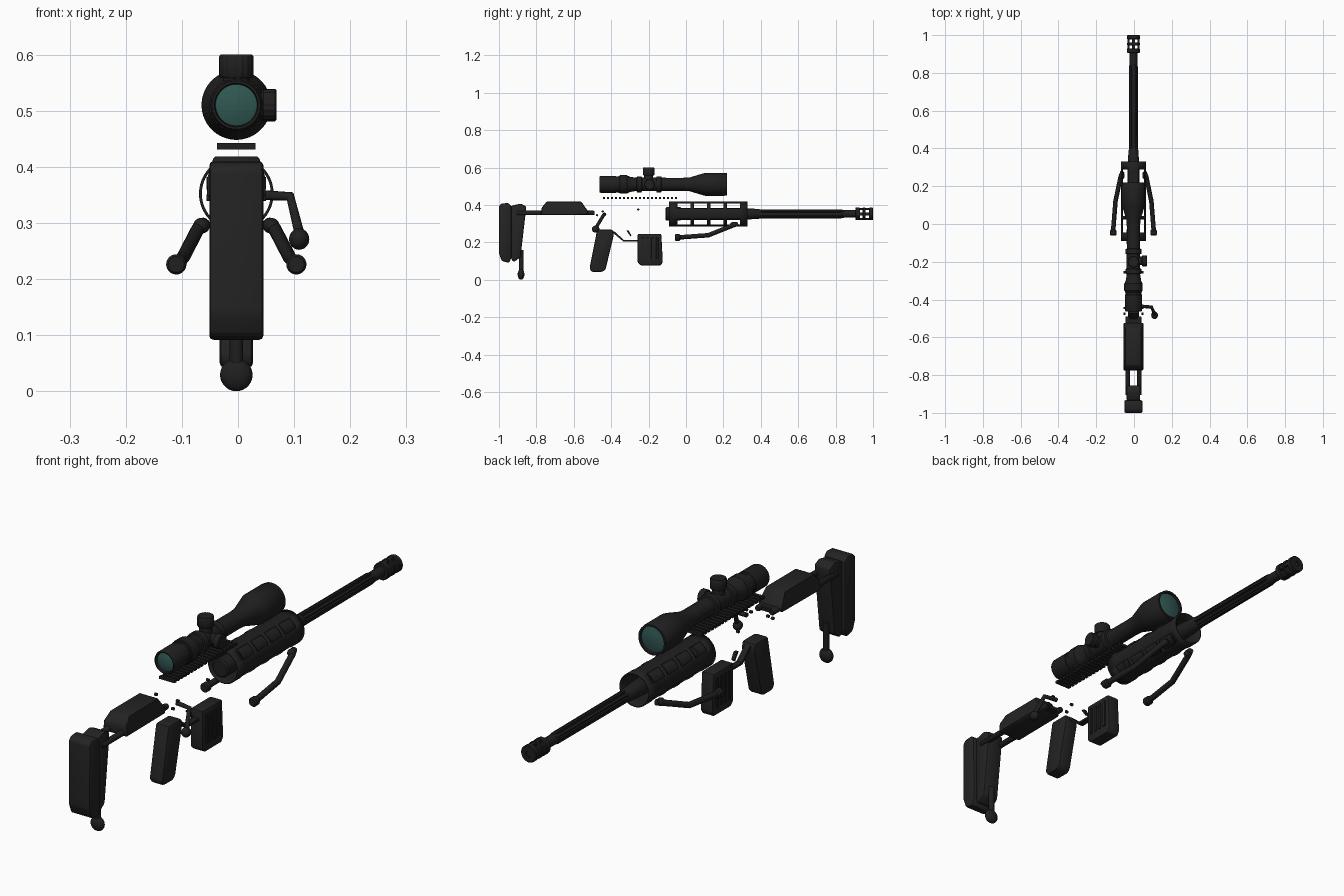
import bpy, bmesh, math
from mathutils import Vector

if "Cube" in bpy.data.objects:
    bpy.data.objects.remove(bpy.data.objects["Cube"])

CX = -0.003   # centre line of the rifle
BZ = 0.352    # bore height
SZ = 0.51     # scope height

def material(name, c):
    m = bpy.data.materials.new(name)
    m.diffuse_color = (*c, 1)
    m.use_nodes = True
    m.node_tree.nodes["Principled BSDF"].inputs["Base Color"].default_value = m.diffuse_color
    return m

METAL = material("black metal", (0.014, 0.014, 0.014))
POLY = material("black polymer", (0.017, 0.017, 0.017))
GLASS = material("teal glass", (0.03, 0.095, 0.085))

def finish(name, bm, mat, angle=35):
    bmesh.ops.remove_doubles(bm, verts=bm.verts, dist=1e-5)
    bmesh.ops.recalc_face_normals(bm, faces=bm.faces)
    me = bpy.data.meshes.new(name)
    bm.to_mesh(me)
    bm.free()
    me.materials.append(mat)
    me.shade_smooth()
    me.set_sharp_from_angle(angle=math.radians(angle))
    ob = bpy.data.objects.new(name, me)
    bpy.context.collection.objects.link(ob)
    return ob

def lathe(name, pts, centre, mat, axis='y', n=32, flute=None):
    """Turn (position, radius) pairs about an axis; flute(i) scales each column."""
    bm = bmesh.new()
    c = Vector(centre)
    rings = []
    for a, r in pts:
        ring = []
        for i in range(n):
            t = 2 * math.pi * (i + 0.5) / n
            k = r * (flute(i) if flute else 1)
            u, v = k * math.cos(t), k * math.sin(t)
            p = {'y': (u, a, v), 'z': (u, v, a), 'x': (a, u, v)}[axis]
            ring.append(bm.verts.new(c + Vector(p)))
        rings.append(ring)
    for A, B in zip(rings, rings[1:]):
        for i in range(n):
            j = (i + 1) % n
            bm.faces.new((A[i], A[j], B[j], B[i]))
    bm.faces.new(rings[0])
    bm.faces.new(rings[-1])
    return finish(name, bm, mat)

def prism(name, yz, half, mat, bevel=0.008, seg=2, x=CX):
    """Side profile extruded across x with bevelled edges."""
    bm = bmesh.new()
    f = bm.faces.new([bm.verts.new((x - half, y, z)) for y, z in yz])
    g = bmesh.ops.extrude_face_region(bm, geom=[f])
    bmesh.ops.translate(bm, vec=(2 * half, 0, 0),
                        verts=[v for v in g['geom'] if isinstance(v, bmesh.types.BMVert)])
    if bevel:
        bmesh.ops.bevel(bm, geom=bm.edges[:], offset=bevel, segments=seg,
                        profile=0.5, affect='EDGES', clamp_overlap=True)
    return finish(name, bm, mat)

def box(name, y0, y1, z0, z1, half, mat, bevel=0.0, x=CX):
    return prism(name, [(y0, z0), (y1, z0), (y1, z1), (y0, z1)], half, mat, bevel, 1, x)

def tube(name, path, r, mat):
    """Round bar along a polyline."""
    cu = bpy.data.curves.new(name, 'CURVE')
    cu.dimensions = '3D'
    cu.bevel_depth = r
    cu.bevel_resolution = 4
    cu.use_fill_caps = True
    s = cu.splines.new('POLY')
    s.points.add(len(path) - 1)
    for p, q in zip(s.points, path):
        p.co = (*q, 1)
    cu.materials.append(mat)
    ob = bpy.data.objects.new(name, cu)
    bpy.context.collection.objects.link(ob)

def ball(name, c, scale, mat):
    bm = bmesh.new()
    bmesh.ops.create_uvsphere(bm, u_segments=24, v_segments=14, radius=1)
    for v in bm.verts:
        v.co = Vector((v.co.x * scale[0], v.co.y * scale[1], v.co.z * scale[2])) + Vector(c)
    return finish(name, bm, mat)

bore = (CX, 0, BZ)

# Barrel: shank inside the handguard, fluted length, plain muzzle end
lathe("barrel_nut", [(-.11, .03), (-.105, .036), (-.03, .036), (-.025, .03)], bore, METAL)
lathe("barrel_shank", [(-.03, .033), (.3, .032), (.39, .026), (.40, .022)], bore, METAL)
lathe("fluted_barrel", [(.38, .0245), (.83, .0235), (.845, .021)], bore, METAL, n=48,
      flute=lambda i: 0.76 if i % 6 in (2, 3) else 1)
lathe("barrel_tip", [(.83, .0205), (.925, .0205)], bore, METAL)

# Muzzle brake: rings joined by four bars, open between
def brake_ring(k, y0, y1, r, hole):
    lathe("brake_ring_%d" % k, [(y0, hole), (y0, r - .003), (y0 + .003, r), (y1 - .003, r),
          (y1, r - .003), (y1, hole), (y1 - .004, hole * .9)], bore, METAL)
for k, (y0, y1) in enumerate([(.905, .93), (.945, .96), (.978, 1.0)]):
    brake_ring(k, y0, y1, .034, .012)
for s in (-1, 1):
    box("brake_side_bar", .91, .995, BZ - .008, BZ + .008, .005, METAL, x=CX + s * .027)
    box("brake_top_bar", .91, .995, BZ + s * .027 - .005, BZ + s * .027 + .005, .008, METAL)

# Handguard: thin tube with rows of windows on the four diagonals
ys = [-.09, -.045]
for k in range(4):
    ys += [ys[-1] + .07, ys[-1] + .088]
ys[-1] = .33
bm = bmesh.new()
N, R = 72, .064
grid = [[bm.verts.new((CX + R * math.cos(2 * math.pi * i / N), y,
                       BZ + R * math.sin(2 * math.pi * i / N))) for i in range(N)] for y in ys]
for b in range(len(ys) - 1):
    for i in range(N):
        if b % 2 == 1 and abs((i * 5 + 2.5) % 90 - 45) < 20:
            continue
        j = (i + 1) % N
        bm.faces.new((grid[b][i], grid[b][j], grid[b + 1][j], grid[b + 1][i]))
guard = finish("handguard", bm, METAL)
mod = guard.modifiers.new("wall", 'SOLIDIFY')
mod.thickness = .005
mod.offset = 0

# Bipod legs folded back, mirrored
for s in (-1, 1):
    X = lambda d: CX + s * d
    tube("bipod_leg", [(X(.058), .275, .298), (X(.068), .25, .29), (X(.095), .12, .238),
                       (X(.107), -.03, .227)], .012, METAL)
    ball("bipod_hinge", (X(.062), .255, .295), (.015, .02, .014), METAL)
    lathe("bipod_foot", [(-.06, .014), (-.055, .018), (-.036, .018), (-.03, .013)],
          (X(.107), 0, .226), METAL)

# Scope body with eyepiece, zoom ring, tube and objective bell
scope = (CX, 0, SZ)
lathe("scope_body", [(-.450, .037), (-.462, .039), (-.462, .043), (-.455, .046), (-.375, .046),
      (-.373, .043), (-.362, .043), (-.36, .046), (-.31, .046), (-.30, .041), (-.27, .036),
      (-.02, .035), (.02, .037), (.09, .058), (.105, .062), (.205, .062), (.208, .060),
      (.22, .060), (.22, .053), (.207, .051)], scope, METAL, n=48)
lathe("zoom_ring", [(-.355, .046), (-.352, .049), (-.315, .049), (-.312, .046)], scope, METAL,
      n=96, flute=lambda i: .97 if i % 4 < 2 else 1)
lathe("eye_lens", [(-.459, .004), (-.458, .02), (-.452, .037), (-.445, .037)], scope, GLASS)
lathe("objective_lens", [(.203, .052), (.211, .052), (.217, .03), (.219, .005)], scope, GLASS)
for y in (-.25, -.145):
    lathe("scope_ring", [(y - .014, .038), (y - .012, .043), (y + .012, .043), (y + .014, .038)],
          scope, METAL)

# Turrets on top and on the right
knurl = lambda i: .95 if i % 4 < 2 else 1
lathe("top_turret_base", [(.02, .025), (.052, .023)], (CX, -.20, SZ), METAL, 'z')
lathe("top_turret", [(.048, .028), (.052, .031), (.086, .031), (.09, .028)], (CX, -.20, SZ),
      METAL, 'z', 64, knurl)
lathe("side_turret_base", [(.02, .024), (.05, .023)], (CX, -.195, SZ), METAL, 'x')
lathe("side_turret", [(.045, .026), (.048, .029), (.069, .029), (.072, .026)], (CX, -.195, SZ),
      METAL, 'x', 64, knurl)

# Top rail slats
for k in range(19):
    y = -.445 + k * .0214
    box("rail_slat", y, y + .013, .431, .442, .034, METAL)

# Shoulder stock: pad, plate, twin rods, cheek rest
prism("butt_pad", [(-1, .395), (-1, .14), (-.985, .1), (-.945, .09), (-.933, .12),
                   (-.933, .395), (-.95, .41), (-.985, .408)], .048, POLY, .007)
prism("butt_plate", [(-.935, .395), (-.885, .407), (-.855, .393), (-.857, .36), (-.885, .12),
                     (-.92, .095), (-.935, .11)], .036, POLY, .007)
for s in (-1, 1):
    lathe("stock_rod", [(-.905, .01), (-.902, .012), (-.495, .012), (-.49, .01)],
          (CX + s * .031, 0, .357), METAL, n=20)
box("rod_bridge", -.53, -.50, .348, .366, .031, METAL, .003)
cheek = prism("cheek_rest", [(-.775, .35), (-.772, .385), (-.745, .418), (-.56, .418),
                             (-.523, .365), (-.53, .347), (-.77, .345)], .052, POLY, .004, 1)
for v in cheek.data.vertices:      # slope the upper sides inwards
    if v.co.z > .38:
        v.co.x = CX + (v.co.x - CX) * (1 - 6 * (v.co.z - .38))

# Rear support foot under the stock
lathe("rear_post", [(.03, .012), (.16, .012)], (CX, -.882, 0), METAL, 'z', 20)
ball("rear_foot", (CX, -.882, .029), (.029, .018, .029), METAL)

# Pistol grip
prism("pistol_grip", [(-.475, .268), (-.39, .268), (-.386, .24), (-.43, .055), (-.445, .042),
                      (-.505, .042), (-.516, .06)], .03, POLY, .009)

# Magazine with raised ribs
prism("magazine", [(-.258, .245), (-.132, .245), (-.124, .095), (-.135, .076), (-.24, .076),
                   (-.258, .09)], .027, POLY, .006)
for s in (-1, 1):
    for k in range(4):
        y = -.238 + k * .026
        box("magazine_rib", y, y + .012, .11, .225, .003, POLY, .001, CX + s * .028)

# Trigger guard strap and trigger
prism("trigger_guard", [(-.39, .25), (-.335, .204), (-.26, .204), (-.26, .213), (-.332, .213),
                        (-.385, .26)], .012, METAL, 0)
prism("trigger", [(-.318, .262), (-.306, .262), (-.292, .238), (-.296, .23), (-.303, .24)],
      .007, METAL, 0)

# Bolt handle and knob
tube("bolt_handle", [(.035, -.435, .35), (.093, -.44, .347), (.111, -.483, .275)], .009, METAL)
ball("bolt_knob", (.109, -.483, .271), (.018, .02, .019), METAL)

# Receiver pins
for s in (-1, 1):
    for y, z in ((-.255, .376), (-.475, .345), (-.445, .365)):
        lathe("receiver_pin", [(-.005, .006), (.005, .006)], (CX + s * .048, y, z), METAL, 'x', 12)
